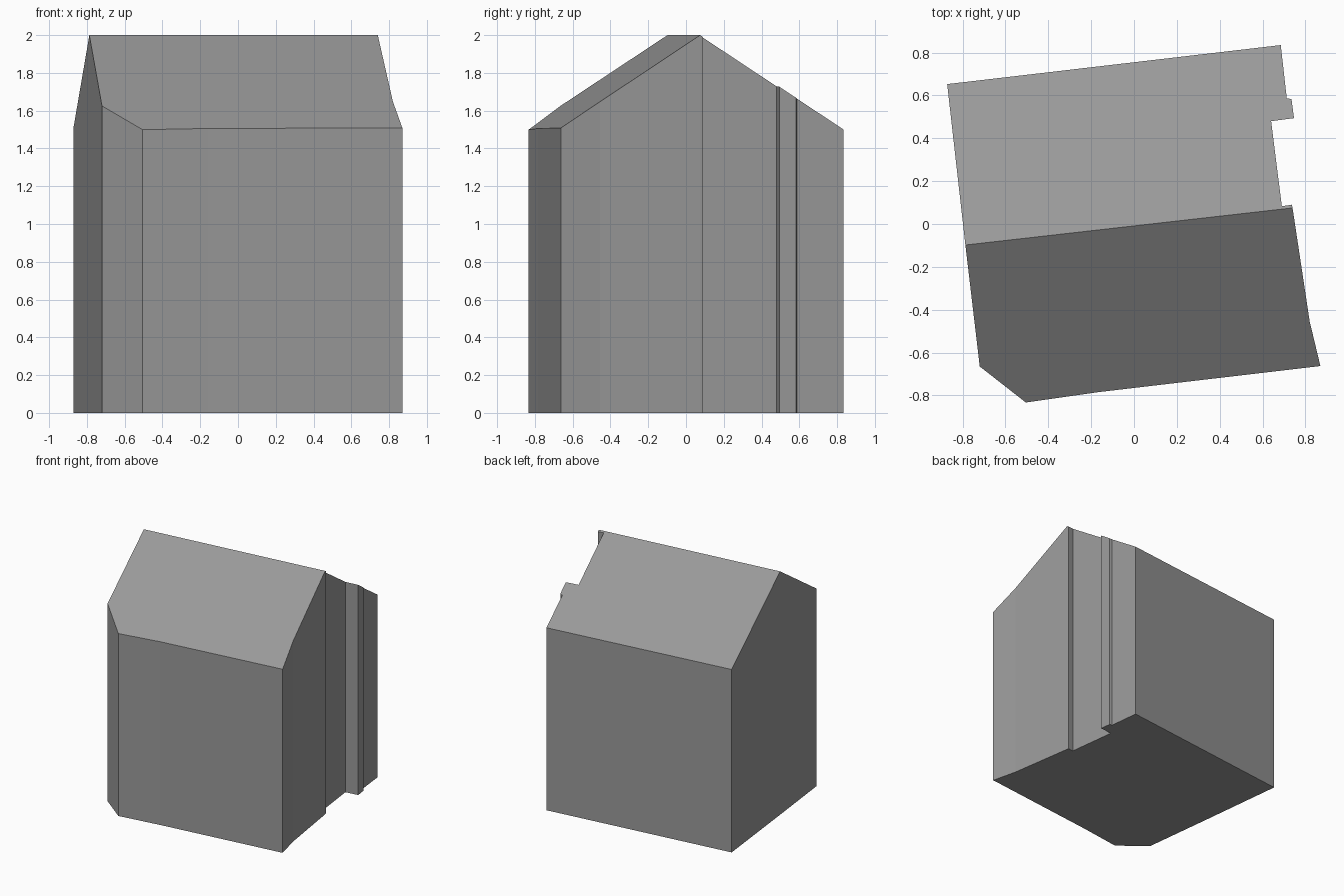
import bpy, bmesh
from mathutils import Vector

default = bpy.data.objects.get("Cube")
if default:
    bpy.data.objects.remove(default, do_unlink=True)

# One plain grey for walls and roof
GREY = (0.32, 0.32, 0.32, 1)
grey = bpy.data.materials.new("plain_grey")
grey.use_nodes = True
grey.diffuse_color = GREY
grey.node_tree.nodes["Principled BSDF"].inputs["Base Color"].default_value = GREY

# Footprint, counter-clockwise from the front left-hand chamfer
FOOTPRINT = [
    (-0.72, -0.665), (-0.505, -0.833), (-0.16, -0.784), (0.87, -0.663),   # front wall
    (0.82, -0.455), (0.74, 0.075), (0.737, 0.09), (0.69, 0.083),          # side wall and step
    (0.64, 0.48), (0.747, 0.494), (0.735, 0.583), (0.713, 0.587),         # recess and pilaster
    (0.685, 0.835), (-0.872, 0.653), (-0.787, -0.098),                    # back and far side
]
RIDGE_Z = 2.0
SLOPE = 0.657
RIDGE_A = Vector((-0.787, -0.098, RIDGE_Z))
RIDGE_B = Vector((0.74, 0.075, RIDGE_Z))


def slice_off(bm, point, normal):
    """Cut away everything beyond a plane and close the cut with one face."""
    geom = bm.verts[:] + bm.edges[:] + bm.faces[:]
    cut = bmesh.ops.bisect_plane(bm, geom=geom, dist=1e-5, plane_co=point,
                                 plane_no=normal, clear_outer=True)
    rim = [e for e in cut["geom_cut"] if isinstance(e, bmesh.types.BMEdge)]
    bmesh.ops.holes_fill(bm, edges=rim, sides=0)


# Walls: footprint raised past the ridge
bm = bmesh.new()
base = bm.faces.new([bm.verts.new((x, y, 0)) for x, y in FOOTPRINT])
raised = bmesh.ops.extrude_face_region(bm, geom=[base], use_keep_orig=True)
top = [v for v in raised["geom"] if isinstance(v, bmesh.types.BMVert)]
bmesh.ops.translate(bm, verts=top, vec=(0, 0, RIDGE_Z + 1))

# Gable roof: one sloping cut on each side of the ridge
along = (RIDGE_B - RIDGE_A).normalized()
across = Vector((-along.y, along.x, 0))
for side in (1, -1):
    slice_off(bm, RIDGE_A, (across * side * SLOPE + Vector((0, 0, 1))).normalized())

bmesh.ops.recalc_face_normals(bm, faces=bm.faces[:])
mesh = bpy.data.meshes.new("gabled_house")
bm.to_mesh(mesh)
bm.free()
mesh.materials.append(grey)
house = bpy.data.objects.new("gabled_house", mesh)
bpy.context.collection.objects.link(house)
